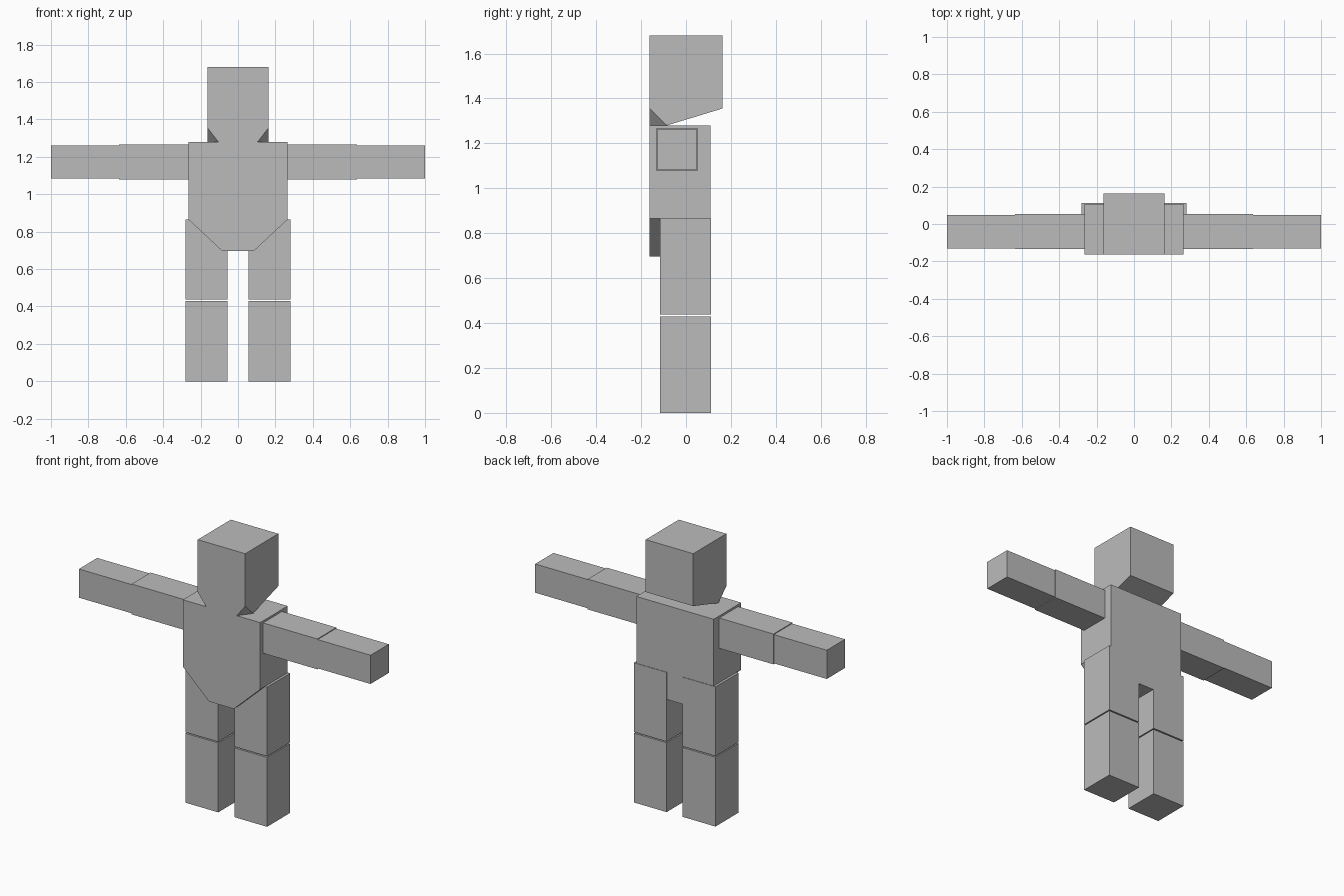
import bpy
import bmesh

if "Cube" in bpy.data.objects:
    bpy.data.objects.remove(bpy.data.objects["Cube"])

grey = bpy.data.materials.new("plain grey")
grey.diffuse_color = (0.5, 0.5, 0.5, 1)
grey.use_nodes = True
grey.node_tree.nodes["Principled BSDF"].inputs["Base Color"].default_value = grey.diffuse_color


def finish(name, bm):
    bmesh.ops.recalc_face_normals(bm, faces=bm.faces)
    mesh = bpy.data.meshes.new(name)
    bm.to_mesh(mesh)
    bm.free()
    mesh.materials.append(grey)
    obj = bpy.data.objects.new(name, mesh)
    bpy.context.collection.objects.link(obj)
    return obj


def box(name, x, y, z):
    """Box from (min, max) ranges on each axis."""
    bm = bmesh.new()
    bmesh.ops.create_cube(bm, size=1)
    for v in bm.verts:
        v.co = [r[0] if c < 0 else r[1] for c, r in zip(v.co, (x, y, z))]
    return finish(name, bm)


# Torso: front outline with a tapered pelvis, extruded to the back
half = [(0.265, 1.28), (0.265, 0.865), (0.085, 0.697)]
outline = half + [(-x, z) for x, z in reversed(half)]
bm = bmesh.new()
face = bm.faces.new([bm.verts.new((x, -0.162, z)) for x, z in outline])
back = bmesh.ops.extrude_face_region(bm, geom=[face])
bmesh.ops.translate(bm, vec=(0, 0.27, 0),
                    verts=[v for v in back["geom"] if isinstance(v, bmesh.types.BMVert)])
finish("torso", bm)

# Head: block with a sloped underside and a chin narrowed at the front corners
bm = bmesh.new()
for s in (-1, 1):
    for co in ((0.163, -0.162, 1.68), (0.163, 0.162, 1.68),
               (0.163, -0.162, 1.355), (0.163, 0.162, 1.355),
               (0.105, -0.162, 1.28), (0.163, -0.085, 1.28)):
        bm.verts.new((s * co[0], co[1], co[2]))
bmesh.ops.convex_hull(bm, input=bm.verts)
bmesh.ops.dissolve_limit(bm, angle_limit=0.01, verts=bm.verts, edges=bm.edges)
finish("head", bm)

# Limbs, one set on each side
for side, s in (("left", 1), ("right", -1)):
    def span(a, b):
        return tuple(sorted((s * a, s * b)))
    box(side + "_upper_arm", span(0.265, 0.637), (-0.133, 0.053), (1.079, 1.267))
    box(side + "_forearm", span(0.637, 1.0), (-0.130, 0.049), (1.084, 1.262))
    box(side + "_thigh", span(0.055, 0.28), (-0.115, 0.111), (0.437, 0.866))
    box(side + "_shin", span(0.055, 0.28), (-0.115, 0.111), (0.0, 0.43))
